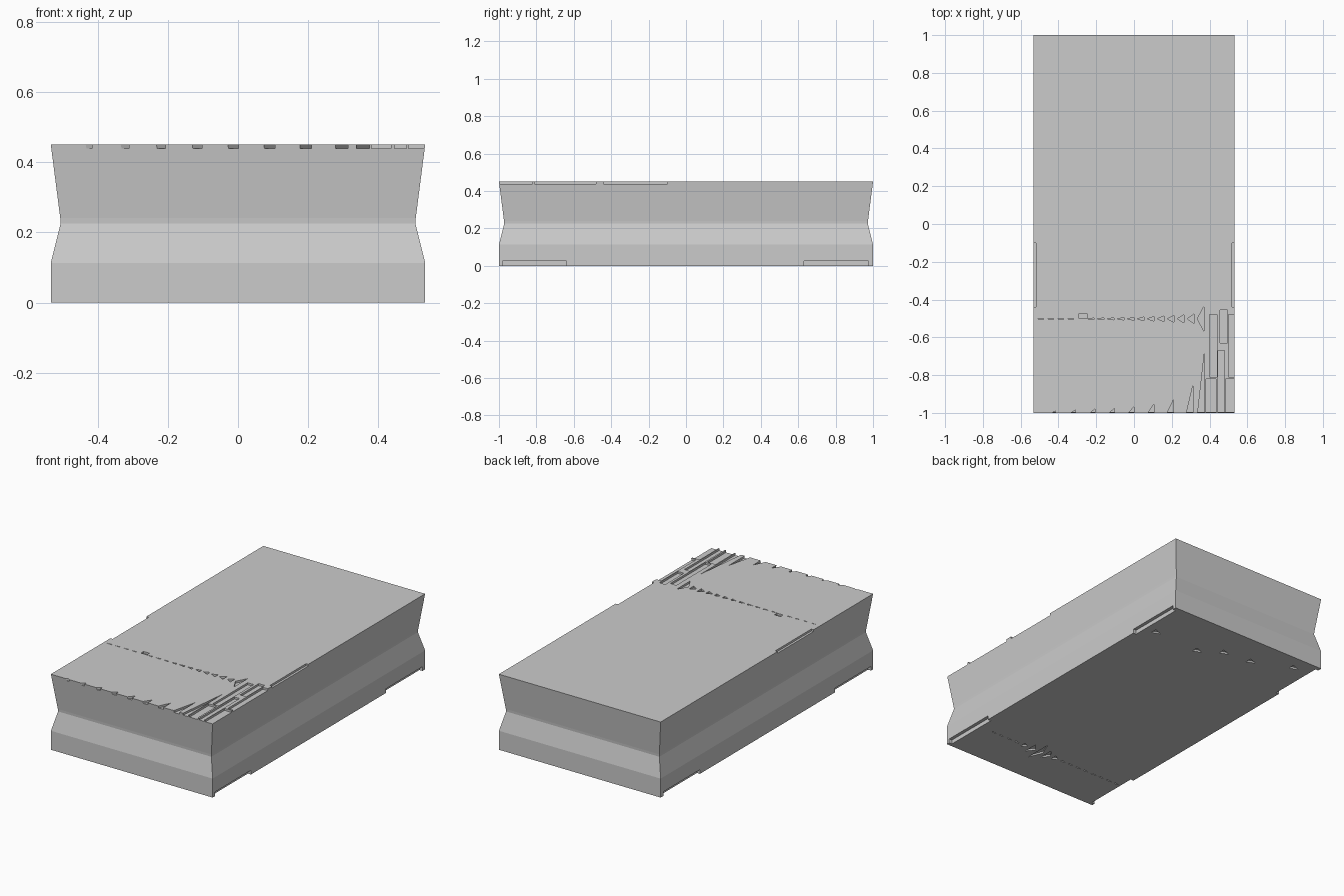
import bpy, bmesh

if "Cube" in bpy.data.objects:
    bpy.data.objects.remove(bpy.data.objects["Cube"])

# Waisted slab: stacked rectangular rings (height, half width, half length)
bm = bmesh.new()
rings = []
for z, hx, hy in [(0, .533, 1), (.113, .533, 1), (.225, .505, .972),
                  (.24, .506, .973), (.45, .533, 1)]:
    rings.append([bm.verts.new((sx * hx, sy * hy, z))
                  for sx, sy in ((-1, -1), (1, -1), (1, 1), (-1, 1))])
for a, b in zip(rings, rings[1:]):
    for i in range(4):
        j = (i + 1) % 4
        bm.faces.new((a[i], a[j], b[j], b[i]))
bm.faces.new(rings[0][::-1])
bm.faces.new(rings[-1])
mesh = bpy.data.meshes.new("slab_body")
bm.to_mesh(mesh)
bm.free()
slab = bpy.data.objects.new("slab_body", mesh)
bpy.context.collection.objects.link(slab)

cut = bmesh.new()


def prism(points, z0, z1):
    low = [cut.verts.new((x, y, z0)) for x, y in points]
    high = [cut.verts.new((x, y, z1)) for x, y in points]
    cut.faces.new(low[::-1])
    cut.faces.new(high)
    n = len(points)
    for i in range(n):
        j = (i + 1) % n
        cut.faces.new((low[i], low[j], high[j], high[i]))


def box(x0, x1, y0, y1, z0=.438, z1=.47):
    prism([(x0, y0), (x1, y0), (x1, y1), (x0, y1)], z0, z1)


# Long notches under the side edges and shallow ones on the top edges
for s in (-1, 1):
    xs = sorted((s * .513, s * .56))
    box(*xs, -.98, -.64, -.02, .025)
    box(*xs, .63, .975, -.02, .025)
    xs = sorted((s * .518, s * .56))
    box(*xs, -.44, -.1)

# Rectangular slots in the front right corner of the top
for slot in [(.38, .435, -1.02, -.82), (.4, .44, -.81, -.48),
             (.445, .48, -1.02, -.67), (.455, .495, -.63, -.455),
             (.485, .56, -1.02, -.82), (.5, .56, -.81, -.48),
             (-.29, -.25, -.5, -.475)]:
    box(*slot)

# Row of arrow-shaped nicks across the top, growing to the right
for i in range(17):
    x = -.478 + i * .053
    if i == 4:
        continue
    h = .003 + .022 * (i / 15) ** 3 if i < 16 else .065
    prism([(x - .035, -.502), (x, -.502 - h), (x, -.502 + h)], .438, .47)

# Slivers along the front top edge
for i, h in enumerate([.01, .015, .02, .025, .035, .045, .07, .15, .33]):
    x = -.415 + i * .104 - (.043 if i == 8 else 0)
    prism([(x - .038, -1.01), (x, -1.01), (x, -1 + h)], .438, .47)

# Nicks in the underside
for i in range(17):
    x = -.47 + i * .056
    h = .004 + .08 * max(0, 1 - abs(x - .09) / .2) ** 2
    prism([(x - .035, -.73), (x, -.73 - h), (x, -.73 + h)], -.02, .01)
for x, y in [(.44, .72), (.13, .71), (0, .79), (-.18, .81), (-.41, .91)]:
    prism([(x - .03, y), (x + .02, y - .02), (x + .02, y + .02)], -.02, .01)

bmesh.ops.recalc_face_normals(cut, faces=cut.faces[:])
cut_mesh = bpy.data.meshes.new("notch_cutter")
cut.to_mesh(cut_mesh)
cut.free()
cutter = bpy.data.objects.new("notch_cutter", cut_mesh)
bpy.context.collection.objects.link(cutter)
cutter.hide_render = True
cutter.display_type = 'WIRE'

# Apply the notches and drop the helper
mod = slab.modifiers.new("notches", 'BOOLEAN')
mod.operation = 'DIFFERENCE'
mod.solver = 'EXACT'
mod.object = cutter
bpy.context.view_layer.objects.active = slab
slab.select_set(True)
bpy.ops.object.modifier_apply(modifier=mod.name)
bpy.data.objects.remove(cutter)
